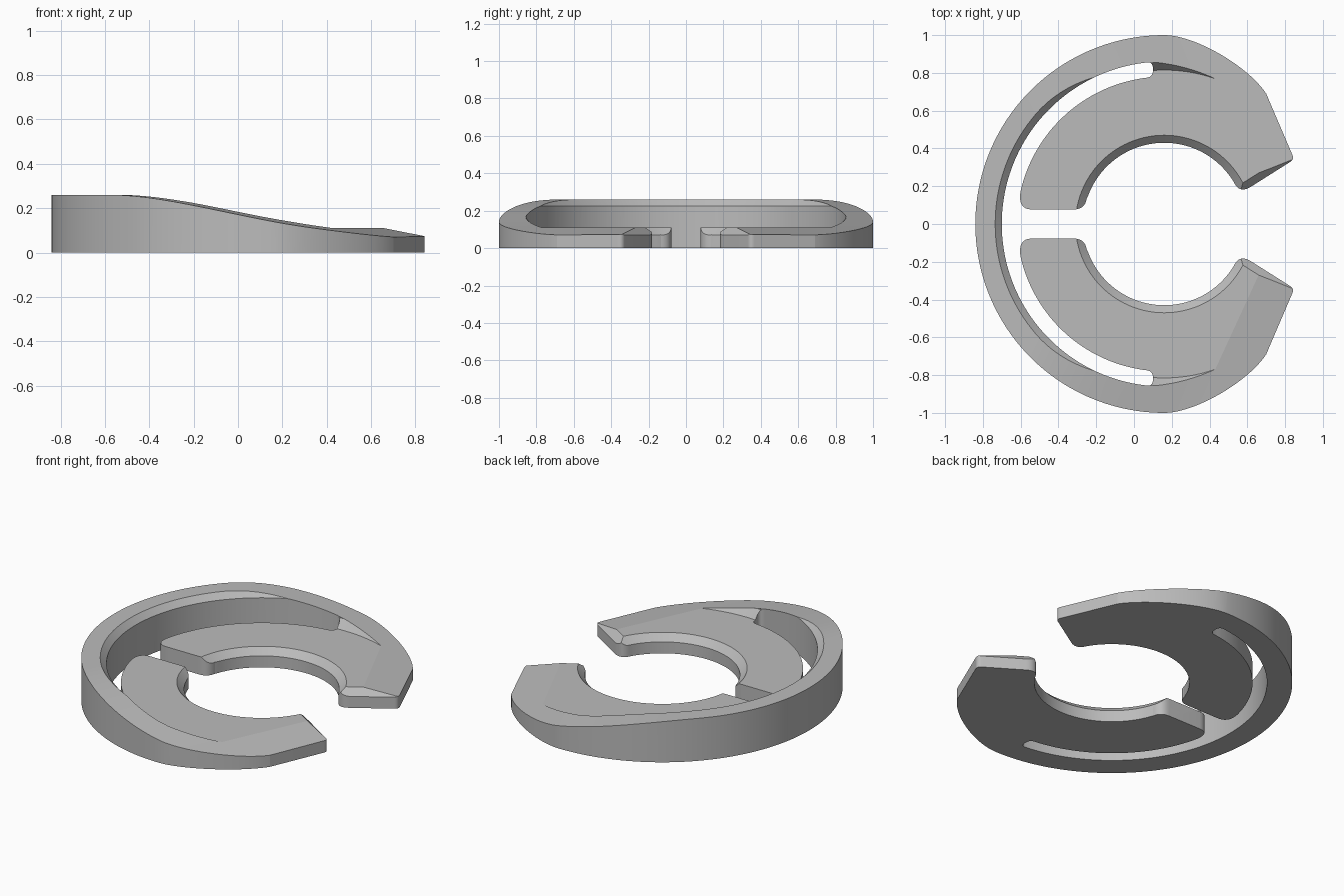
import bpy, bmesh, math
from mathutils import Vector

cube = bpy.data.objects.get("Cube")
if cube:
    bpy.data.objects.remove(cube)

CX = 0.16                                   # centre of all the arcs
FOLD = Vector((0.43, 0.77, 0))              # point on the tip fold line
ACROSS = Vector((0.909, 0.418, 0)).normalized()
ALONG = Vector((-ACROSS.y, ACROSS.x, 0))
UP = Vector((0, 0, 1))


def arc(r, start, end, n):
    angles = [math.radians(start + (end - start) * i / n) for i in range(n + 1)]
    return [(CX + r * math.cos(a), r * math.sin(a)) for a in angles]


def bezier(*ctrl, n=12):
    """Bezier curve of any degree."""
    pts = []
    for i in range(n + 1):
        level = [Vector(c) for c in ctrl]
        while len(level) > 1:
            level = [a.lerp(b, i / n) for a, b in zip(level, level[1:])]
        pts.append(tuple(level[0]))
    return pts


def make_object(name, bm):
    bmesh.ops.remove_doubles(bm, verts=bm.verts, dist=1e-5)
    bmesh.ops.recalc_face_normals(bm, faces=bm.faces)
    mesh = bpy.data.meshes.new(name)
    bm.to_mesh(mesh)
    bm.free()
    obj = bpy.data.objects.new(name, mesh)
    bpy.context.collection.objects.link(obj)
    return obj


def prism(name, points, vec):
    bm = bmesh.new()
    face = bm.faces.new([bm.verts.new(p) for p in points])
    ext = bmesh.ops.extrude_face_region(bm, geom=[face], use_keep_orig=True)
    moved = [g for g in ext["geom"] if isinstance(g, bmesh.types.BMVert)]
    bmesh.ops.translate(bm, verts=moved, vec=vec)
    return make_object(name, bm)


# Half outline: outer rim, tip, jaw, bore, pad end, slot, ring inner wall
outline = arc(1.0, 180, 90, 64)
outline += bezier((CX, 1), (0.32, 1), (0.6, 0.84), (0.70, 0.69), n=24)[1:]
outline += bezier((0.838, 0.367), (0.849, 0.342), (0.826, 0.328))
outline += bezier((0.62, 0.198), (0.56, 0.16), (0.532, 0.215))
outline += arc(0.43, 30, 159.6, 56)[1:]
outline += bezier((-0.25, 0.135), (-0.26, 0.077), (-0.32, 0.077))
outline += bezier((-0.54, 0.077), (-0.616, 0.077), (-0.601, 0.17))
outline += arc(0.78, 167.4, 97, 48)[1:]
outline += bezier((0.068, 0.775), (0.1, 0.778), (0.1, 0.812))
outline += bezier((0.1, 0.825), (0.1, 0.858), (0.068, 0.855))
outline += arc(0.86, 96.3, 180, 60)[1:]
clip = prism("spring_clip", [(x, y, 0) for x, y in outline], UP * 0.26)


# Sloping top: level at the back, easing into the straight tip ramp
def ramp(u, start=-0.95, high=0.26, low=0.11, slope=-0.185):
    if u >= 0:
        return low + slope * u
    t = (u - start) / -start
    return (high * (2 * t**3 - 3 * t**2 + 1) + low * (3 * t**2 - 2 * t**3)
            - start * slope * (t**3 - t**2))


steps = [-0.95 + 0.95 * i / 32 for i in range(33)] + [0.6]
section = [(u, ramp(u)) for u in steps] + [(0.6, 0.5), (-0.95, 0.5)]
slope_cutter = prism("slope_cutter",
                     [FOLD + ACROSS * u + UP * z - ALONG * 1.5 for u, z in section],
                     ALONG * 3)

# Turned recess: bore chamfer, flat pad, step and ring chamfer
bowl = [(0, 0.04), (0.40, 0.04), (0.47, 0.11), (0.815, 0.11), (0.856, 0.16),
        (0.856, 0.221), (0.935, 0.30), (0.935, 0.5), (0, 0.5)]
bm = bmesh.new()
verts = [bm.verts.new((CX + r, 0, z)) for r, z in bowl]
edges = [bm.edges.new(pair) for pair in zip(verts, verts[1:])]
bmesh.ops.spin(bm, geom=verts + edges, cent=(CX, 0, 0), axis=UP,
               angle=math.tau, steps=160, use_merge=True)
bowl_cutter = make_object("bowl_cutter", bm)

# Jaw chamfer along the straight edge of the opening
jaw_a, jaw_b = Vector((0.46, 0.097, 0)), Vector((0.92, 0.387, 0))
inward = UP.cross(jaw_b - jaw_a).normalized()
wedge = [(-0.03, 0.04), (0.1, 0.17), (0.1, 0.3), (-0.1, 0.3), (-0.1, 0.04)]
jaw_cutter = prism("jaw_cutter", [jaw_a + inward * d + UP * z for d, z in wedge],
                   jaw_b - jaw_a)

# Cut the half clip and bake the result
cutters = [slope_cutter, bowl_cutter, jaw_cutter]
for cutter in cutters:
    cutter.hide_render = True
    mod = clip.modifiers.new(cutter.name, 'BOOLEAN')
    mod.operation, mod.solver, mod.object = 'DIFFERENCE', 'EXACT', cutter
bpy.context.view_layer.update()
graph = bpy.context.evaluated_depsgraph_get()
baked = bpy.data.meshes.new_from_object(clip.evaluated_get(graph))
clip.modifiers.clear()
clip.data = baked
for cutter in cutters:
    bpy.data.objects.remove(cutter)

# Open the seam on the centre line and mirror the half
bm = bmesh.new()
bm.from_mesh(baked)
seam = [f for f in bm.faces if all(abs(v.co.y) < 1e-4 for v in f.verts)]
bmesh.ops.delete(bm, geom=seam, context='FACES')
bm.to_mesh(baked)
bm.free()
mirror = clip.modifiers.new("mirror", 'MIRROR')
mirror.use_axis = (False, True, False)

# Plain grey material
grey = bpy.data.materials.new("plain_grey")
grey.use_nodes = True
colour = (0.5, 0.5, 0.5, 1)
grey.diffuse_color = colour
grey.node_tree.nodes["Principled BSDF"].inputs["Base Color"].default_value = colour
baked.materials.clear()
baked.materials.append(grey)
for poly in baked.polygons:
    poly.material_index = 0

bpy.ops.object.select_all(action='DESELECT')
clip.select_set(True)
bpy.context.view_layer.objects.active = clip
bpy.ops.object.shade_smooth_by_angle(angle=math.radians(10))
